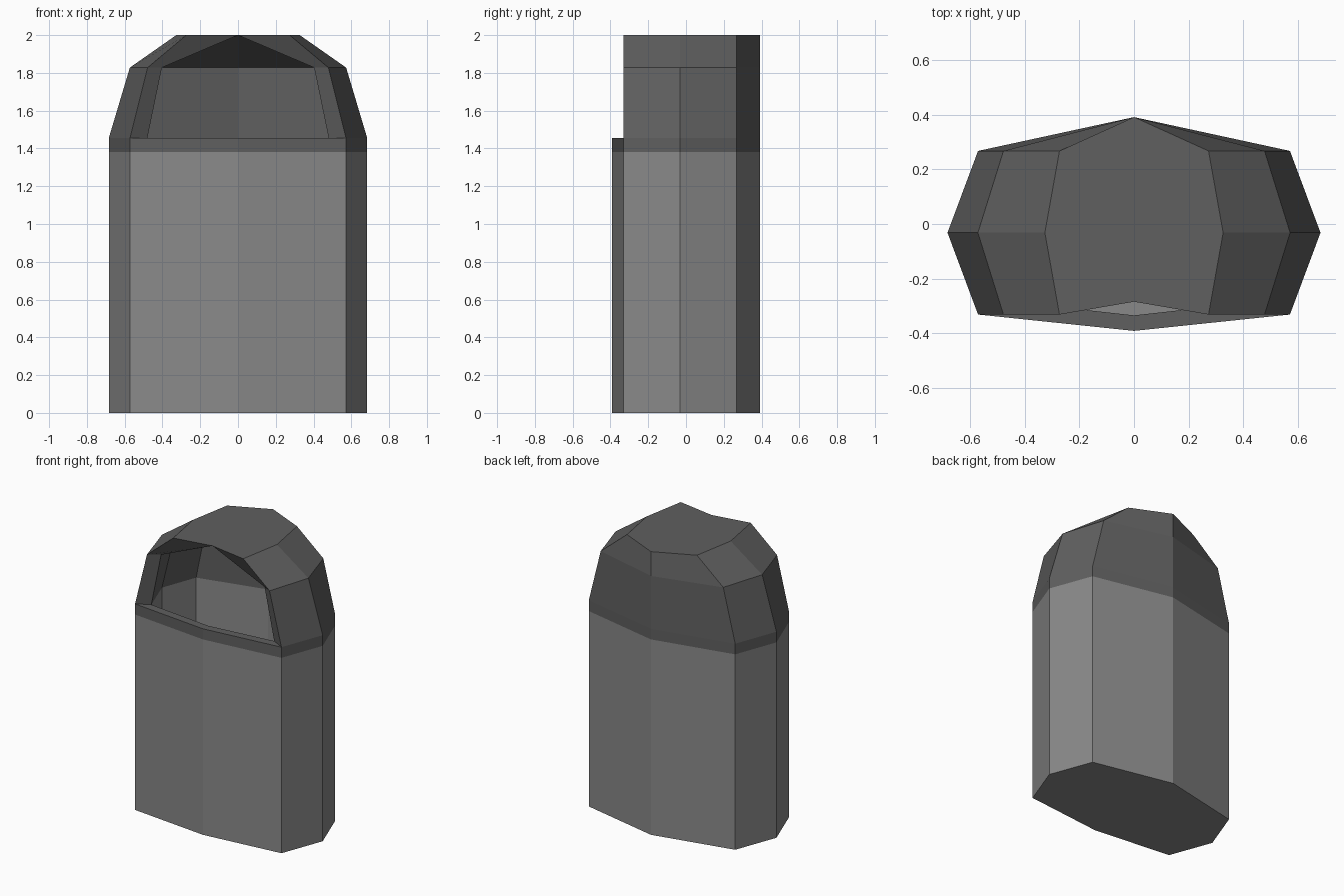
import bpy, bmesh

if "Cube" in bpy.data.objects:
    bpy.data.objects.remove(bpy.data.objects["Cube"])

# Half cross-sections (front centre -> back centre), mirrored in x
OUTER = [(0, -.392), (.572, -.332), (.684, -.032), (.572, .268), (0, .392)]
INNER = [(0, -.335), (.48, -.282), (.572, -.032), (.48, .218), (0, .335)]
FRONT = (0, 7)          # ring segments that form the front
RIM, SHOULDER, TOP = 1.455, 1.828, 2.0


def material(name, v):
    m = bpy.data.materials.new(name)
    m.diffuse_color = (v, v, v, 1)
    m.use_nodes = True
    m.node_tree.nodes["Principled BSDF"].inputs["Base Color"].default_value = m.diffuse_color
    return m


def ring(bm, half, z, sx=1.0):
    pts = half + [(-x, y) for x, y in half[-2:0:-1]]
    return [bm.verts.new((x * sx, y, z)) for x, y in pts]


def bridge(bm, a, b, skip=()):
    for i in range(8):
        if i not in skip:
            j = (i + 1) % 8
            bm.faces.new((a[i], a[j], b[j], b[i]))


def finish(bm, name, mat):
    loose = [v for v in bm.verts if not v.link_faces]
    bmesh.ops.delete(bm, geom=loose, context='VERTS')
    me = bpy.data.meshes.new(name)
    bm.to_mesh(me)
    bm.free()
    me.materials.append(mat)
    bpy.context.collection.objects.link(bpy.data.objects.new(name, me))


# Bin body: outer wall, hollow liner and floor
bm = bmesh.new()
rings = [ring(bm, OUTER, 0), ring(bm, OUTER, 1.38),
         ring(bm, INNER, RIM), ring(bm, INNER, .06)]
for a, b in zip(rings, rings[1:]):
    bridge(bm, a, b)
bm.faces.new(rings[0][::-1])
bm.faces.new(rings[-1])
finish(bm, "bin_body", material("light_grey", .25))

# Lid: rim band, tapering shell open at the front, inner lining
bm = bmesh.new()
band = ring(bm, OUTER, 1.38)
low = ring(bm, OUTER, RIM)
mid = ring(bm, OUTER, SHOULDER, .837)
top = ring(bm, OUTER, TOP, .478)
in_low = ring(bm, INNER, RIM)
in_mid = ring(bm, INNER, SHOULDER, .84)
bridge(bm, band, low)
bridge(bm, low, mid, FRONT)
bridge(bm, mid, top, FRONT)
bridge(bm, in_mid, in_low, FRONT)

# Roof with a notch at the front centre
peak = bm.verts.new((0, -.285, TOP))
bm.faces.new([peak] + top[1:])

# Ceiling fanned from the notch
for i in range(1, 7):
    bm.faces.new((peak, in_mid[i + 1], in_mid[i]))

# Front ledge and opening frame
for i in FRONT:
    j = (i + 1) % 8
    bm.faces.new((low[i], low[j], in_low[j], in_low[i]))
bm.faces.new((low[1], mid[1], in_mid[1], in_low[1]))
bm.faces.new((mid[1], top[1], peak, in_mid[1]))
bm.faces.new((low[7], in_low[7], in_mid[7], mid[7]))
bm.faces.new((mid[7], in_mid[7], peak, top[7]))
finish(bm, "bin_lid", material("dark_grey", .115))
